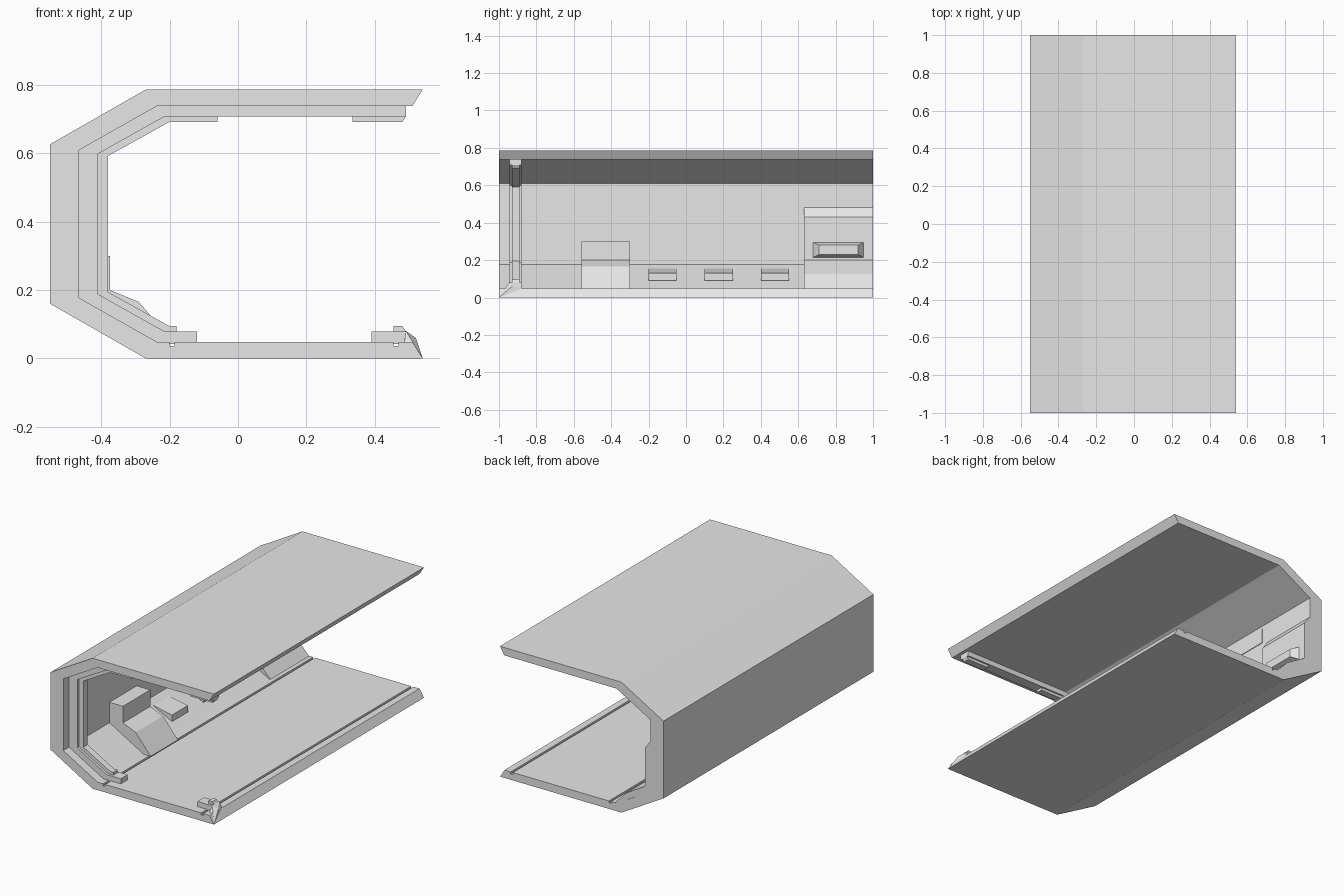
import bpy
import bmesh

cube = bpy.data.objects.get("Cube")
if cube:
    bpy.data.objects.remove(cube, do_unlink=True)

light_grey = bpy.data.materials.new("light_grey")
light_grey.use_nodes = True
light_grey.diffuse_color = (0.8, 0.8, 0.8, 1)
shader = light_grey.node_tree.nodes["Principled BSDF"]
shader.inputs["Base Color"].default_value = light_grey.diffuse_color

# Depths of the nested C-shaped outlines, measured inwards from the outer wall
SKIN, LINER, BAND, LIP = 0, 0.085, 0.14, 0.17
BURIED = LINER - 0.01
MIDDLE = 0.393


def finish(name, bm):
    bmesh.ops.recalc_face_normals(bm, faces=bm.faces[:])
    mesh = bpy.data.meshes.new(name)
    bm.to_mesh(mesh)
    bm.free()
    mesh.materials.append(light_grey)
    part = bpy.data.objects.new(name, mesh)
    bpy.context.collection.objects.link(part)


def prism(name, profile, start, end):
    """Extrude an x-z profile from one y to another."""
    bm = bmesh.new()
    face = bm.faces.new([bm.verts.new((x, start, z)) for x, z in profile])
    extruded = bmesh.ops.extrude_face_region(bm, geom=[face], use_keep_orig=True)
    moved = [item for item in extruded["geom"] if isinstance(item, bmesh.types.BMVert)]
    bmesh.ops.translate(bm, verts=moved, vec=(0, end - start, 0))
    finish(name, bm)


def hull(name, points):
    """Wrap a convex solid around some points."""
    bm = bmesh.new()
    for point in points:
        bm.verts.new(point)
    bmesh.ops.convex_hull(bm, input=bm.verts[:])
    finish(name, bm)


def half_height(depth):
    return MIDDLE - 0.56 * depth


def tip(depth):
    return 0.54 - 0.35 * depth


def outline(depth, top_end=None, bottom_end=None):
    """Chamfered C from the top tip, around the wall, to the bottom tip."""
    top_end = tip(depth) if top_end is None else top_end
    bottom_end = tip(depth) if bottom_end is None else bottom_end
    wall, shoulder = depth - 0.55, 0.4 * depth - 0.27
    height, corner = half_height(depth), 0.233 - 0.2 * depth
    upper = [(top_end, height), (shoulder, height), (wall, corner)]
    lower = [(wall, -corner), (shoulder, -height), (bottom_end, -height)]
    return [(x, MIDDLE + z) for x, z in upper + lower]


def c_strip(name, outside, inside, ends, span):
    """C-shaped rib between two depths."""
    prism(name, outline(outside, *ends) + outline(inside, *ends)[::-1], *span)


def tip_pad(name, outside, inside, side, start, span):
    """Short pad reaching an open tip; side is up or down."""
    profile = [(start, outside), (start, inside), (tip(inside), inside), (tip(outside), outside)]
    prism(name, [(x, MIDDLE + side * half_height(depth)) for x, depth in
                 [(x, depth) for x, depth in profile]], *span)


# Shell with two shallow grooves running along the floor
liner = outline(LINER)
floor = liner[-1][1]
grooves = []
for x in (-0.2, 0.455):
    for edge, drop in ((x, 0), (x, 0.012), (x + 0.014, 0.012), (x + 0.014, 0)):
        grooves.append((edge, floor - drop))
prism("hull_shell", outline(SKIN) + (liner[:-1] + grooves + liner[-1:])[::-1], -1, 1)

# Door frame: wide band, then a narrower lip, both broken along floor and roof
wide, narrow = (-0.945, -0.88), (-0.93, -0.89)
c_strip("frame_band", BURIED, BAND, (tip(BAND), -0.12), wide)
c_strip("frame_lip", BAND, LIP, (-0.06, -0.18), narrow)
tip_pad("frame_upper_pad", BAND, LIP, 1, 0.335, narrow)
tip_pad("frame_lower_foot", BURIED, BAND, -1, 0.39, wide)
tip_pad("frame_lower_stub", BAND, LIP, -1, 0.455, narrow)

# Brace from the frame foot to the front corner of the floor
foot = (tip(BAND), wide[0], 0.08)
hull("corner_brace", [foot, (0.54, -1, 0), (0.48, -1, 0), (0.52, -0.93, 0.06),
                      (tip(LINER), wide[1], floor), (0.49, wide[1], 0.08)])

# Anchor points hidden inside the lower wall
wall_corner, floor_corner = outline(BURIED)[3:5]
wall = wall_corner[0]

# Console with a sloping front
prism("console", [wall_corner, (wall, 0.3), (-0.375, 0.3), (-0.375, 0.2),
                  (-0.29, 0.165), (-0.19, floor), floor_corner], -0.56, -0.3)

# Row of small steps on the lower slope
for number in range(3):
    start = 0.3 * number - 0.2
    prism(f"slope_step_{number}", [(-0.43, 0.155), (-0.3, 0.13), (-0.3, 0.09)],
          start, start + 0.15)

# Thin panel high on the side wall
face = liner[2][0] + 0.004
prism("wall_panel", [(wall, 0.5), (face, 0.5), (face, 0.59), (wall, 0.59)], -0.22, 0.58)

# Thickened lining at the rear
lining = -0.425
prism("rear_lining", [wall_corner, (wall, 0.48), (face, 0.48), (lining, 0.43), (lining, 0.2),
                      (-0.3, 0.125), (-0.225, floor), floor_corner], 0.63, 0.999)

# Tapered ledge on the rear lining
ledge = []
for reach, inset in ((0, 0), (0.04, 0.03)):
    for y in (0.68 + inset, 0.95 - inset):
        for z in (0.215 + inset / 2, 0.295 - inset / 2):
            ledge.append((lining + reach, y, z))
hull("rear_ledge", ledge)
